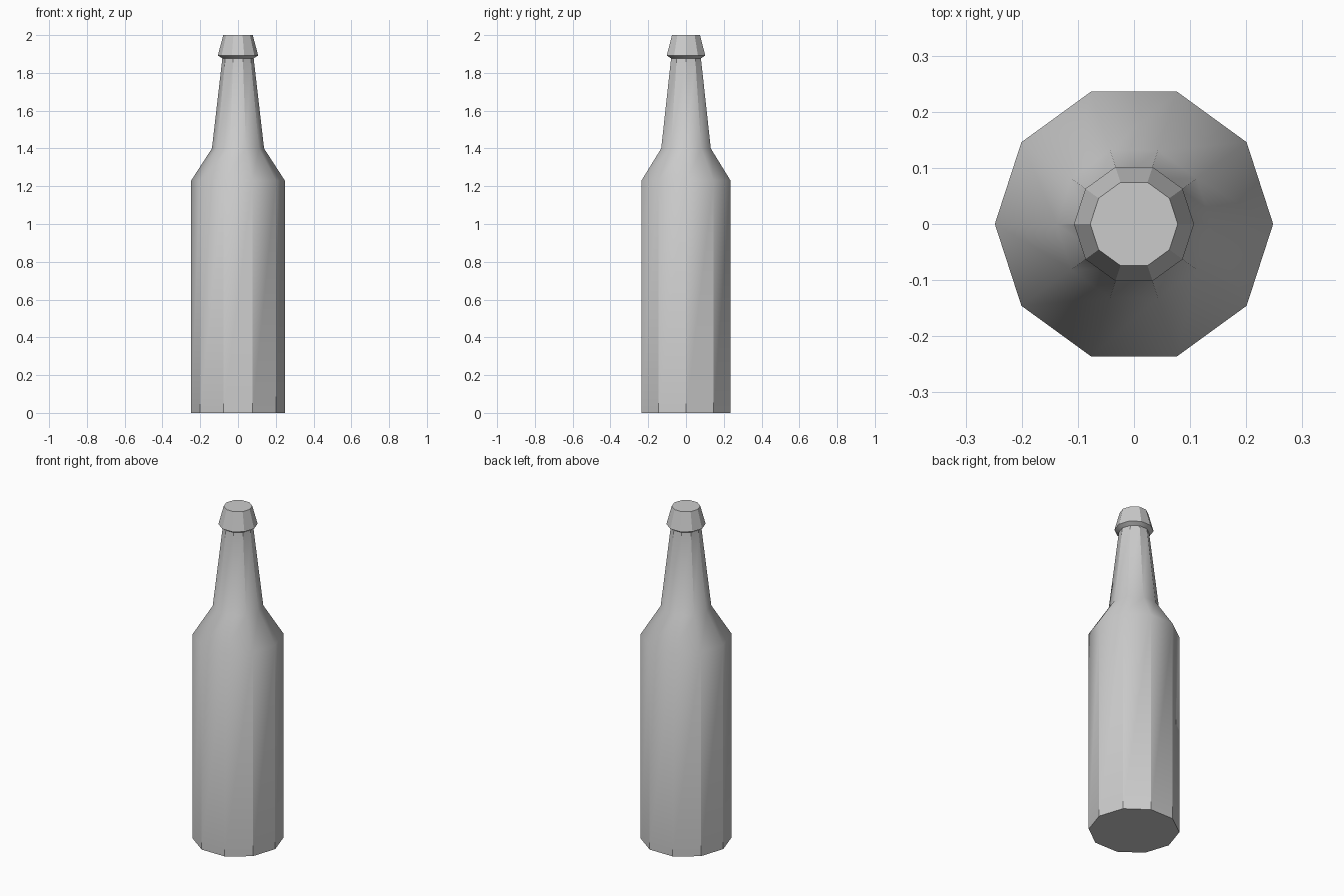
import bpy, bmesh
from math import cos, sin, pi, radians

if "Cube" in bpy.data.objects:
    bpy.data.objects.remove(bpy.data.objects["Cube"])

SIDES = 10
# radius, height: base, shoulder, neck foot, neck top, lip edge, mouth
PROFILE = [(0.248, 0), (0.248, 1.23), (0.138, 1.40),
           (0.083, 1.877), (0.107, 1.892), (0.078, 2.0)]

# bottle: ten-sided lathed profile
bm = bmesh.new()
rings = [[bm.verts.new((r * cos(2 * pi * i / SIDES), r * sin(2 * pi * i / SIDES), z))
          for i in range(SIDES)] for r, z in PROFILE]
for lower, upper in zip(rings, rings[1:]):
    for i in range(SIDES):
        j = (i + 1) % SIDES
        bm.faces.new((lower[i], lower[j], upper[j], upper[i]))

# flat base and closed mouth
bm.faces.new(rings[0][::-1])
bm.faces.new(rings[-1])

mesh = bpy.data.meshes.new("bottle")
bm.to_mesh(mesh)
bm.free()
bottle = bpy.data.objects.new("bottle", mesh)
bpy.context.collection.objects.link(bottle)

# soft shoulder, crisp sides
bpy.context.view_layer.objects.active = bottle
bottle.select_set(True)
bpy.ops.object.shade_smooth_by_angle(angle=radians(33))
